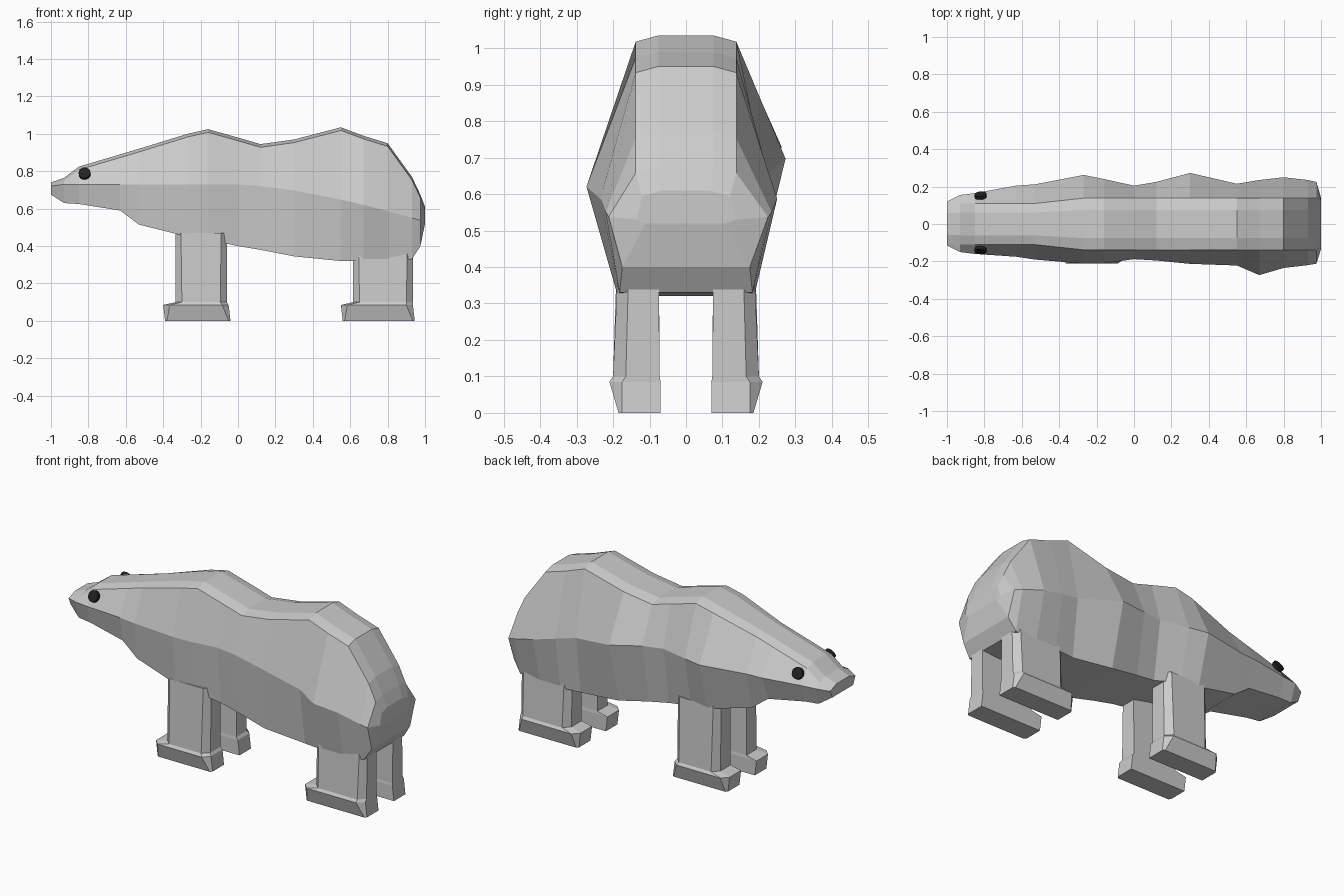
import bpy, bmesh
from mathutils import Vector

if "Cube" in bpy.data.objects:
    bpy.data.objects.remove(bpy.data.objects["Cube"])


def loft(name, rings):
    """Skin closed rings of equal point count and cap both ends."""
    bm = bmesh.new()
    loops = [[bm.verts.new(p) for p in r] for r in rings]
    n = len(loops[0])
    for a, b in zip(loops, loops[1:]):
        for i in range(n):
            j = (i + 1) % n
            bm.faces.new((a[i], a[j], b[j], b[i]))
    bm.faces.new(loops[0])
    bm.faces.new(loops[-1])
    bmesh.ops.recalc_face_normals(bm, faces=bm.faces)
    me = bpy.data.meshes.new(name)
    bm.to_mesh(me)
    bm.free()
    ob = bpy.data.objects.new(name, me)
    bpy.context.collection.objects.link(ob)
    return ob


# Body cross-section: crown, shoulder edge, widest side line and belly edge
def body_ring(x, top, belly, right, left):
    side_z = min(.73 - .2 * max(0, x) ** 1.5, top - .02)
    s = .11 if x < -.45 else .138
    s = min(s, .9 * right)
    b = min(.187, .4 * (right + left))
    zs = top - .017
    return [(x, -.55 * s, top), (x, -s, zs), (x, -right, side_z), (x, -b, belly),
            (x, b, belly), (x, left, side_z), (x, s, zs), (x, .55 * s, top)]


# Body stations: x, top z, belly z, half width at -y, half width at +y
stations = [
    (-1, .74, .675, .115, .12),
    (-.93, .765, .63, .15, .155),
    (-.85, .825, .625, .16, .165),
    (-.63, .89, .59, .175, .205),
    (-.53, .92, .515, .19, .212),
    (-.27, 1, .45, .212, .262),
    (-.16, 1.025, .435, .21, .24),
    (0, .98, .4, .188, .205),
    (.12, .945, .38, .195, .225),
    (.3, .97, .345, .213, .273),
    (.55, 1.035, .32, .222, .215),
    (.67, .99, .32, .273, .235),
    (.8, .95, .32, .235, .25),
    (.93, .77, .33, .22, .235),
    (.975, .675, .4, .212, .225),
    (1, .61, .52, .135, .14),
]
loft("body", [body_ring(*s) for s in stations])


# Legs with feet: rings stacked upwards, chamfered on the outer side
def leg_ring(x0, x1, yi, yo, z, c, side):
    return [(x, y * side, z) for x, y in (
        (x0, yi), (x0, yo - c), (x0 + c, yo),
        (x1 - c, yo), (x1, yo - c), (x1, yi))]


def leg(name, side, toe, front, back, heel, top):
    loft(name, [
        leg_ring(toe + .01, heel, .07, .185, 0, .01, side),
        leg_ring(toe, heel - .01, .07, .21, .085, .035, side),
        leg_ring(front, back, .072, .2, .1, .035, side),
        leg_ring(front, back, .075, .188, top, .03, side),
    ])


for side, label in ((-1, "right"), (1, "left")):
    leg("front_leg_" + label, side, -.4, -.335, -.06, -.04, .47)
    leg("hind_leg_" + label, side, .55, .615, .935, .945, .37)

# Eyes: thin dark discs lying on the sloping cheeks
dark = bpy.data.materials.new("eye_dark")
dark.diffuse_color = (.015, .015, .015, 1)
dark.use_nodes = True
dark.node_tree.nodes["Principled BSDF"].inputs["Base Color"].default_value = dark.diffuse_color
for side, y, label in ((-1, .14, "right"), (1, .152, "left")):
    bpy.ops.mesh.primitive_cylinder_add(vertices=16, radius=.032, depth=.018,
                                        location=(-.82, side * y, .788))
    eye = bpy.context.object
    eye.name = "eye_" + label
    eye.rotation_euler = Vector((-.1, side, .5)).to_track_quat('Z', 'Y').to_euler()
    eye.data.materials.append(dark)
